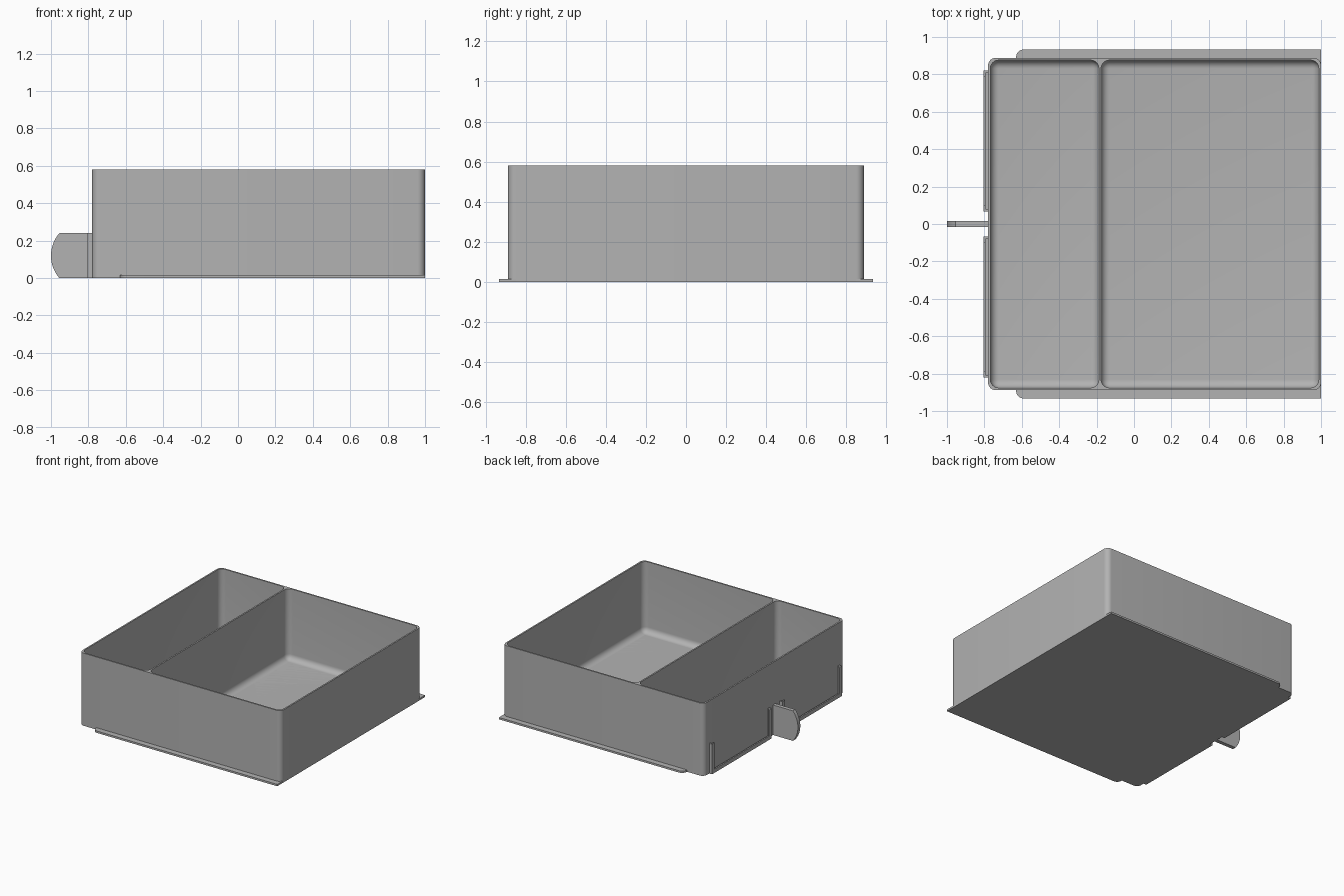
import bpy, bmesh, math
from mathutils import Vector

if "Cube" in bpy.data.objects:
    bpy.data.objects.remove(bpy.data.objects["Cube"], do_unlink=True)

grey = bpy.data.materials.new("plain grey")
grey.use_nodes = True
grey.diffuse_color = (0.45, 0.45, 0.45, 1)
grey.node_tree.nodes["Principled BSDF"].inputs["Base Color"].default_value = grey.diffuse_color


def finish(name, bm):
    bmesh.ops.recalc_face_normals(bm, faces=bm.faces)
    mesh = bpy.data.meshes.new(name)
    bm.to_mesh(mesh)
    bm.free()
    mesh.materials.append(grey)
    ob = bpy.data.objects.new(name, mesh)
    bpy.context.collection.objects.link(ob)
    return ob


def add_box(bm, lo, hi):
    lo, hi = Vector(lo), Vector(hi)
    verts = bmesh.ops.create_cube(bm, size=1)["verts"]
    for v in verts:
        v.co = (lo + hi) / 2 + v.co * (hi - lo)


def rounded_box(name, lo, hi, radius, pick):
    """Box whose edges chosen by pick(a, b) are rounded."""
    bm = bmesh.new()
    add_box(bm, lo, hi)
    edges = [e for e in bm.edges if pick(*(v.co for v in e.verts))]
    bmesh.ops.bevel(bm, geom=edges, offset=radius, offset_type='OFFSET',
                    segments=8, profile=0.5, affect='EDGES')
    return finish(name, bm)


def smooth(ob):
    bpy.ops.object.select_all(action='DESELECT')
    ob.select_set(True)
    bpy.context.view_layer.objects.active = ob
    bpy.ops.object.shade_smooth_by_angle(angle=math.radians(30))


def upright(a, b):
    return abs(a.z - b.z) > 0.001


HEIGHT, WALL = 0.58, 0.012
LEFT, RIGHT, SIDE = -0.78, 1.0, 0.888

# Drawer body with two hollowed compartments
body = rounded_box("drawer_body", (LEFT, -SIDE, 0), (RIGHT, SIDE, HEIGHT), 0.04, upright)
inner = SIDE - WALL
for x0, x1 in ((LEFT + WALL, -0.188), (-0.176, RIGHT - WALL)):
    cutter = rounded_box("compartment_cutter", (x0, -inner, WALL + 0.003),
                         (x1, inner, HEIGHT + 0.1), 0.045,
                         lambda a, b: min(a.z, b.z) < HEIGHT)
    cutter.hide_render = True
    cut = body.modifiers.new("compartment", 'BOOLEAN')
    cut.operation, cut.solver, cut.object = 'DIFFERENCE', 'EXACT', cutter
    bpy.context.view_layer.objects.active = body
    bpy.ops.object.modifier_apply(modifier=cut.name)
    bpy.data.objects.remove(cutter, do_unlink=True)
smooth(body)

# Sliding runner plate, rounded at its inserted end
runner = rounded_box("runner_plate", (-0.63, -0.933, 0), (RIGHT, 0.933, 0.015), 0.04,
                     lambda a, b: upright(a, b) and a.x < 0)
smooth(runner)

# Pull tab with an arched end
bm = bmesh.new()
R, TAB = 0.183, 0.24
sweep = math.asin(TAB / 2 / R)
outline = [(LEFT + 0.006, 0), (LEFT + 0.006, TAB)]
for i in range(17):
    a = sweep * (1 - i / 8)
    outline.append((R - 1 - R * math.cos(a), TAB / 2 + R * math.sin(a)))
face = bm.faces.new([bm.verts.new((x, -0.015, z)) for x, z in outline])
out = bmesh.ops.extrude_face_region(bm, geom=[face])["geom"]
bmesh.ops.translate(bm, vec=(0, 0.03, 0),
                    verts=[g for g in out if isinstance(g, bmesh.types.BMVert)])
smooth(finish("pull_tab", bm))

# Label holders: posts and sill, each with a lip that leaves a slot behind it
FRONT, LIP = -0.805, -0.794
for name, s in (("left_label_holder", 1), ("right_label_holder", -1)):
    bm = bmesh.new()

    def strip(y0, y1, z1, x1):
        ya, yb = sorted((s * y0, s * y1))
        add_box(bm, (FRONT, ya, 0), (x1, yb, z1))

    strip(0.068, 0.08, TAB, LEFT + 0.004)
    strip(0.808, 0.82, TAB, LEFT + 0.004)
    strip(0.08, 0.808, 0.012, LEFT + 0.004)
    strip(0.08, 0.1, TAB, LIP)
    strip(0.788, 0.808, TAB, LIP)
    strip(0.1, 0.788, 0.03, LIP)
    finish(name, bm)
